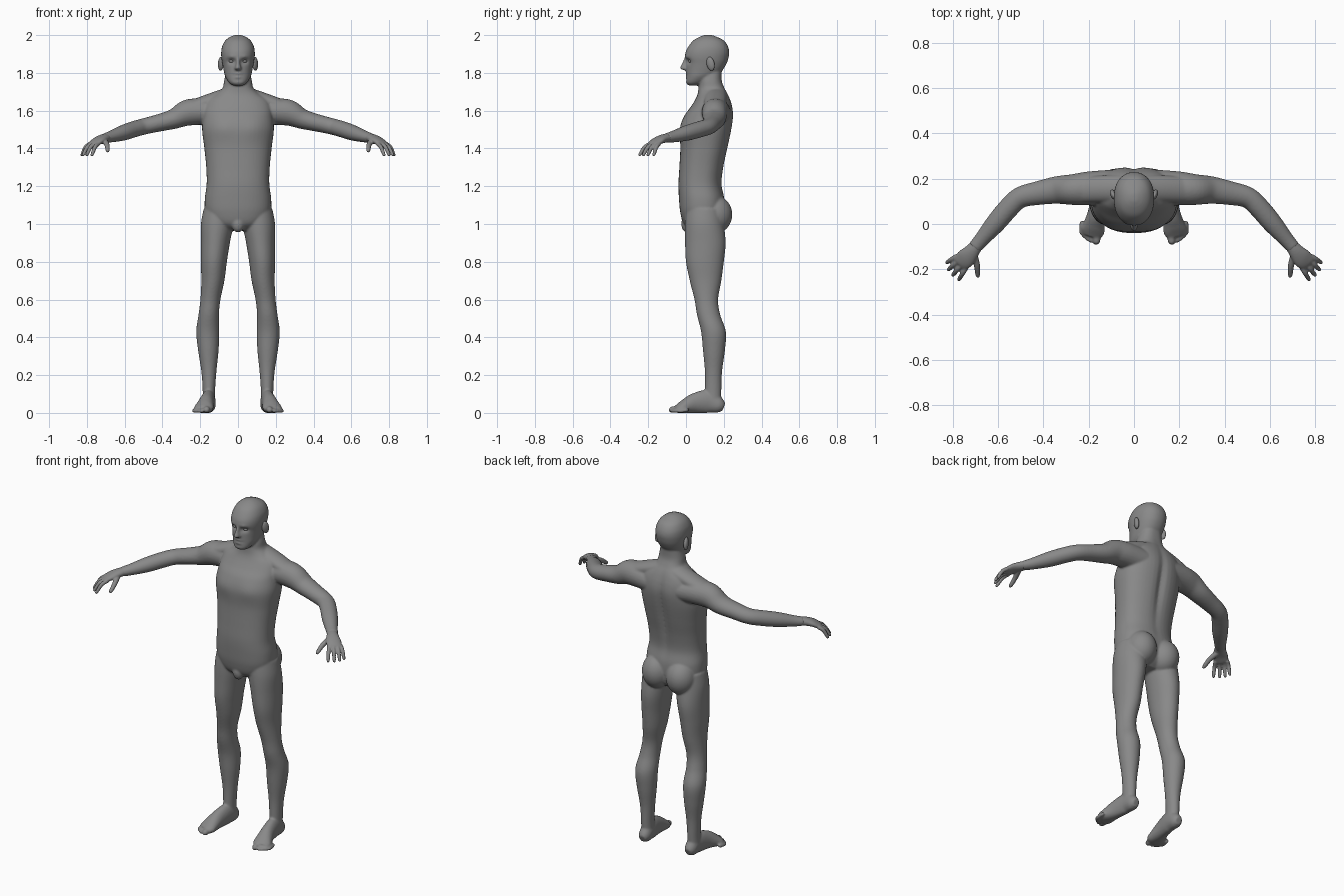
import bpy, bmesh, math
from mathutils import Vector, Matrix

cube = bpy.data.objects.get("Cube")
if cube:
    bpy.data.objects.remove(cube)

skin = bpy.data.materials.new("plain grey skin")
skin.use_nodes = True
GREY = (0.25, 0.25, 0.25, 1)
skin.diffuse_color = GREY
skin.node_tree.nodes["Principled BSDF"].inputs["Base Color"].default_value = GREY
SIDES = (1, -1)


def spline(rows, steps):
    """Catmull-Rom interpolation of rows of numbers."""
    pts = [rows[0], *rows, rows[-1]]
    out = []
    for i in range(1, len(pts) - 2):
        for k in range(steps):
            t = k / steps
            out.append([0.5 * (2 * b + (c - a) * t + (2 * a - 5 * b + 4 * c - d) * t ** 2
                               + (3 * b - a - 3 * c + d) * t ** 3)
                        for a, b, c, d in zip(*pts[i - 1:i + 3])])
    return out + [list(rows[-1])]


def loft(bm, rings):
    """Skin a list of point rings and cap both ends."""
    loops = [[bm.verts.new(p) for p in ring] for ring in rings]
    n = len(loops[0])
    for a, b in zip(loops, loops[1:]):
        for i in range(n):
            j = (i + 1) % n
            bm.faces.new((a[i], a[j], b[j], b[i]))
    bm.faces.new(loops[0])
    bm.faces.new(loops[-1])
    return [v for loop in loops for v in loop]


def column(bm, rows, s=1, power=2.2, steps=6, count=48):
    """Upright form; rows are height, centre x, front y, back y, half width."""
    def bend(v):
        return math.copysign(abs(v) ** (2 / power), v)
    rings = []
    for z, cx, y0, y1, hx in spline(rows, steps):
        angles = [math.tau * i / count for i in range(count)]
        rings.append([Vector((s * (cx + hx * bend(math.cos(a))),
                              (y0 + y1) / 2 + (y1 - y0) / 2 * bend(math.sin(a)), z))
                      for a in angles])
    return loft(bm, rings)


def tube(bm, rows, s=1, steps=5, count=24, floor=False):
    """Form along a path; rows are x, y, z, half width, half height."""
    path = spline(rows, steps)
    rings = []
    for i, (x, y, z, w, h) in enumerate(path):
        before, after = path[max(i - 1, 0)], path[min(i + 1, len(path) - 1)]
        along = (Vector(after[:3]) - Vector(before[:3])).normalized()
        side = along.cross(Vector((0, 0, 1))).normalized()
        up = side.cross(along)
        ring = []
        for k in range(count):
            a = math.tau * k / count
            p = Vector((x, y, z)) + side * w * math.cos(a) + up * h * math.sin(a)
            p.x *= s
            if floor:
                p.z = max(p.z, 0)
            ring.append(p)
        rings.append(ring)
    return loft(bm, rings)


def ball(bm, centre, radii, tilt=0):
    matrix = (Matrix.Translation(centre) @ Matrix.Rotation(tilt, 4, "X")
              @ Matrix.Diagonal((*radii, 1)))
    bmesh.ops.create_uvsphere(bm, u_segments=32, v_segments=20, radius=1, matrix=matrix)


def push(verts, centre, radii, amount):
    """Soft dent or bulge, front to back."""
    for v in verts:
        d = sum(((a - b) / r) ** 2 for a, b, r in zip(v.co, centre, radii))
        v.co.y += amount * math.exp(-d)


def finish(name, bm, voxel=None, rounds=6):
    """Make the object, fuse overlapping forms and soften the joins."""
    bmesh.ops.recalc_face_normals(bm, faces=bm.faces[:])
    mesh = bpy.data.meshes.new(name)
    bm.to_mesh(mesh)
    bm.free()
    mesh.materials.append(skin)
    obj = bpy.data.objects.new(name, mesh)
    bpy.context.collection.objects.link(obj)
    bpy.ops.object.select_all(action="DESELECT")
    obj.select_set(True)
    bpy.context.view_layer.objects.active = obj
    if voxel:
        fuse = obj.modifiers.new("fuse", "REMESH")
        fuse.mode = "VOXEL"
        fuse.voxel_size = voxel
        soft = obj.modifiers.new("soften", "SMOOTH")
        soft.factor = 0.5
        soft.iterations = rounds
        for m in ("fuse", "soften"):
            bpy.ops.object.modifier_apply(modifier=m)
    bpy.ops.object.shade_smooth()
    return obj


body = bmesh.new()

# Torso and neck
torso = column(body, [
    (.965, 0, .03, .15, .08), (1.0, 0, -.012, .19, .14), (1.06, 0, -.03, .205, .172),
    (1.13, 0, -.037, .205, .176), (1.21, 0, -.04, .19, .166), (1.3, 0, -.035, .2, .168),
    (1.4, 0, -.03, .222, .178), (1.5, 0, -.031, .243, .19), (1.57, 0, -.01, .252, .185),
    (1.62, 0, .025, .247, .18), (1.66, 0, .05, .235, .16), (1.69, 0, .062, .222, .115),
    (1.72, 0, .066, .205, .082), (1.76, 0, .07, .19, .073), (1.82, 0, .08, .19, .06)],
    power=2.35)
push(torso, (0, .25, 1.42), (.025, .08, .22), -.018)
for s in SIDES:
    push(torso, (s * .085, -.03, 1.51), (.06, .08, .05), -.006)
    ball(body, (s * .08, .155, 1.05), (.085, .09, .1))
ball(body, (0, .005, 1.0), (.033, .03, .045))

# Head
head = column(body, [
    (1.733, 0, .015, .06, .025), (1.748, 0, .0, .1, .047), (1.78, 0, .002, .15, .067),
    (1.81, 0, .002, .19, .075), (1.85, 0, .002, .215, .083), (1.88, 0, -.004, .225, .088),
    (1.91, 0, -.002, .229, .089), (1.94, 0, .013, .222, .084), (1.97, 0, .037, .202, .068),
    (1.99, 0, .07, .165, .043), (2.001, 0, .1, .135, .014)], steps=9, count=96)
for s in SIDES:
    push(head, (s * .034, .01, 1.862), (.019, .04, .013), .017)
    push(head, (s * .034, .0, 1.886), (.026, .04, .008), -.005)
push(head, (0, 0, 1.786), (.026, .04, .004), .007)
for z in (1.777, 1.796):
    push(head, (0, 0, z), (.02, .04, .006), -.006)
push(head, (0, 0, 1.762), (.02, .04, .006), .005)

# Nose
column(body, [(1.812, 0, -.004, .03, .012), (1.82, 0, -.027, .03, .019),
              (1.83, 0, -.032, .03, .017), (1.85, 0, -.022, .03, .011),
              (1.882, 0, -.007, .03, .01)], power=2, count=24)

for s in SIDES:
    # Shoulder slope and arm
    tube(body, [(.03, .155, 1.69, .06, .04), (.13, .155, 1.657, .06, .04),
                (.23, .15, 1.625, .055, .035)], s)
    tube(body, [(.1, .16, 1.59, .08, .07), (.2, .157, 1.595, .075, .07),
                (.27, .152, 1.588, .068, .069), (.34, .15, 1.556, .061, .053),
                (.42, .137, 1.535, .053, .046), (.5, .118, 1.516, .047, .043),
                (.55, .075, 1.502, .046, .043), (.61, .005, 1.482, .044, .041),
                (.67, -.065, 1.463, .034, .031), (.705, -.105, 1.455, .03, .025)], s)

    # Leg
    column(body, [
        (1.08, .1, .0, .19, .082), (1.0, .11, -.006, .2, .086), (.9, .12, -.005, .21, .077),
        (.8, .128, .0, .2, .069), (.7, .133, .02, .187, .061), (.6, .146, .045, .17, .053),
        (.52, .155, .058, .181, .054), (.43, .16, .08, .211, .061),
        (.33, .157, .09, .206, .054), (.22, .154, .1, .191, .04),
        (.12, .154, .1, .187, .033), (.05, .154, .1, .185, .034)], s, 2)

    # Foot and toes
    tube(body, [(.152, .2, .03, .02, .022), (.153, .175, .04, .034, .042),
                (.155, .12, .06, .036, .062), (.165, .05, .052, .039, .054),
                (.175, 0, .036, .047, .04), (.182, -.03, .025, .052, .029),
                (.188, -.052, .018, .043, .019)], s, floor=True)
    for x, y, r in ((.166, -.09, .017), (.192, -.083, .011), (.207, -.073, .011),
                    (.22, -.061, .011), (.232, -.047, .01)):
        tube(body, [(x - .002, y + .06, r + .006, r, r), (x, y + .015, r, r, r),
                    (x, y, r, r * .6, r * .6)], s, floor=True)
finish("body", body, .006, 5)

for s, label in zip(SIDES, ("left", "right")):
    # Palm, fingers and thumb
    hand = bmesh.new()
    tube(hand, [(.69, -.088, 1.458, .027, .024), (.715, -.12, 1.452, .034, .023),
                (.74, -.148, 1.441, .042, .02), (.762, -.168, 1.427, .041, .016),
                (.772, -.178, 1.42, .036, .011)], s)
    for bx, by, tx, ty in ((.782, -.141, .829, -.172), (.772, -.157, .822, -.204),
                           (.756, -.173, .803, -.229), (.738, -.186, .775, -.249)):
        tube(hand, [(bx, by, 1.425, .011, .011),
                    ((bx + tx) / 2, (by + ty) / 2, 1.408, .011, .011),
                    (tx * .9 + bx * .1, ty * .9 + by * .1, 1.37, .009, .009),
                    (tx, ty, 1.36, .005, .005)], s, count=16)
    tube(hand, [(.71, -.13, 1.443, .017, .015), (.694, -.18, 1.42, .014, .014),
                (.69, -.222, 1.392, .011, .011), (.69, -.236, 1.384, .006, .006)], s, count=16)
    finish(label + "_hand", hand, .004, 4)

    # Ear
    ear = bmesh.new()
    ball(ear, (s * .09, .13, 1.848), (.014, .021, .037), .2)
    for v in ear.verts:
        v.co.x += s * (v.co.y - .125) * .25
    push(ear.verts, (s * .105, .13, 1.85), (.012, .01, .018), 0)
    finish(label + "_ear", ear)

    # Eye
    eye = bmesh.new()
    ball(eye, (s * .034, .025, 1.862), (.014, .012, .009))
    finish(label + "_eye", eye)
